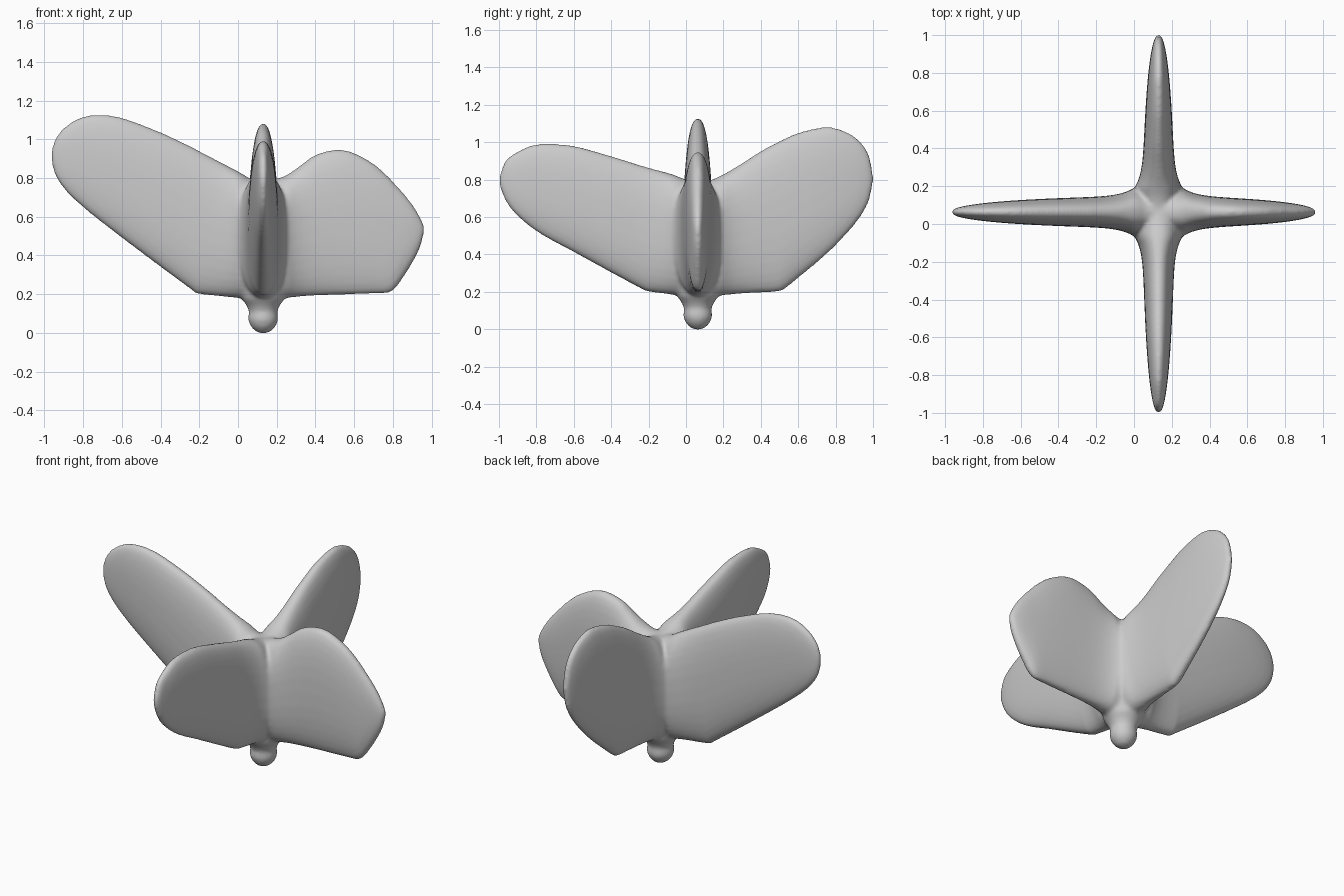
import bpy, bmesh, math
from mathutils import Vector, Matrix

if "Cube" in bpy.data.objects:
    bpy.data.objects.remove(bpy.data.objects["Cube"])

CENTRE = Vector((0.13, 0.063, 0))

# Each leaf: (distance from the stem axis, lower edge, upper edge)
LEFT = [(-.03, .17, .78), (.06, .17, .795), (.13, .18, .835), (.33, .20, .94), (.36, .215, .957),
        (.53, .34, 1.037), (.73, .49, 1.112), (.86, .59, 1.127), (.95, .665, 1.11),
        (1.03, .745, 1.06), (1.077, .82, .997), (1.095, .90, .93)]
RIGHT = [(-.03, .17, .78), (.06, .17, .795), (.12, .18, .815), (.19, .187, .863), (.27, .192, .92),
         (.38, .196, .948), (.47, .198, .93), (.57, .202, .875), (.645, .206, .81), (.68, .226, .772),
         (.72, .28, .728), (.77, .36, .665), (.81, .44, .60), (.832, .52, .55)]
FRONT = [(-.03, .17, .78), (.06, .17, .80), (.14, .185, .83), (.26, .20, .863), (.30, .215, .875),
         (.46, .30, .925), (.66, .41, .98), (.81, .49, .992), (.90, .55, .98),
         (.98, .62, .94), (1.03, .69, .90), (1.063, .775, .81)]
BACK = [(-.03, .17, .78), (.06, .17, .795), (.14, .182, .83), (.24, .19, .89), (.34, .195, .955),
        (.425, .20, 1.0), (.465, .215, 1.02), (.54, .275, 1.052), (.66, .375, 1.08), (.74, .45, 1.075),
        (.84, .56, 1.03), (.91, .67, .945), (.938, .79, .82)]
STEM = [(0, -.003), (.035, .004), (.062, .03), (.077, .062), (.077, .085), (.073, .11),
        (.085, .14), (.11, .175), (.12, .22), (.07, .3), (0, .34)]


def spline(points, steps=5):
    """Smooth curve through the points (Catmull-Rom)."""
    p = [Vector(q) for q in points]
    p = [p[0] * 2 - p[1]] + p + [p[-1] * 2 - p[-2]]
    out = []
    for a, b, c, d in zip(p, p[1:], p[2:], p[3:]):
        for i in range(steps):
            t = i / steps
            out.append(b + (c - a) * (t / 2) + (a * 2 - b * 5 + c * 4 - d) * (t * t / 2)
                       + (b * 3 - a - c * 3 + d) * (t ** 3 / 2))
    return out + [p[-2]]


def skin(bm, rings):
    """Join rings of points into a closed tube."""
    rings = [[bm.verts.new(v) for v in ring] for ring in rings]
    n = len(rings[0])
    for a, b in zip(rings, rings[1:]):
        for i in range(n):
            j = (i + 1) % n
            bm.faces.new((a[i], a[j], b[j], b[i]))
    bm.faces.new(rings[0][::-1])
    bm.faces.new(rings[-1])


def power(v, e):
    return math.copysign(abs(v) ** e, v)


def leaf(bm, outline, angle):
    turn = Matrix.Translation(CENTRE) @ Matrix.Rotation(angle, 4, 'Z')
    length = outline[-1][0] + .002
    rings = []
    for r, lo, hi in spline(outline):
        u = min(max(r, 0) / length, 1)
        half = .083 * max(1 - u * u, 0) ** .45
        half += .045 * math.exp(-max(r - .13, 0) / .07)      # flare into the core
        half = max(half, .004)
        ring = []
        for k in range(32):
            a = 2 * math.pi * k / 32
            y = half * power(math.cos(a), 2 / 2.3)
            z = (lo + hi) / 2 + (hi - lo) / 2 * power(math.sin(a), 2 / 2.3)
            ring.append(turn @ Vector((r, y, z)))
        rings.append(ring)
    skin(bm, rings)


bm = bmesh.new()
# Four leaves around the stem
for outline, degrees in ((RIGHT, 0), (BACK, 90), (LEFT, 180), (FRONT, 270)):
    leaf(bm, outline, math.radians(degrees))
# Stem stub
skin(bm, [[CENTRE + Vector((max(r, .001) * math.cos(k * math.pi / 12),
                            max(r, .001) * math.sin(k * math.pi / 12), z))
           for k in range(24)] for r, z in STEM])
bmesh.ops.recalc_face_normals(bm, faces=bm.faces)
mesh = bpy.data.meshes.new("leaf_cluster")
bm.to_mesh(mesh)
bm.free()
obj = bpy.data.objects.new("leaf_cluster", mesh)
bpy.context.collection.objects.link(obj)

# Plain grey material
grey = bpy.data.materials.new("plain grey")
grey.diffuse_color = (.6, .6, .6, 1)
grey.use_nodes = True
grey.node_tree.nodes["Principled BSDF"].inputs["Base Color"].default_value = grey.diffuse_color
mesh.materials.append(grey)

# Merge the parts into one skin and soften the joins
remesh = obj.modifiers.new("merge", 'REMESH')
remesh.mode = 'VOXEL'
remesh.voxel_size = .011
remesh.use_smooth_shade = True
soften = obj.modifiers.new("soften", 'SMOOTH')
soften.factor = .5
soften.iterations = 8
